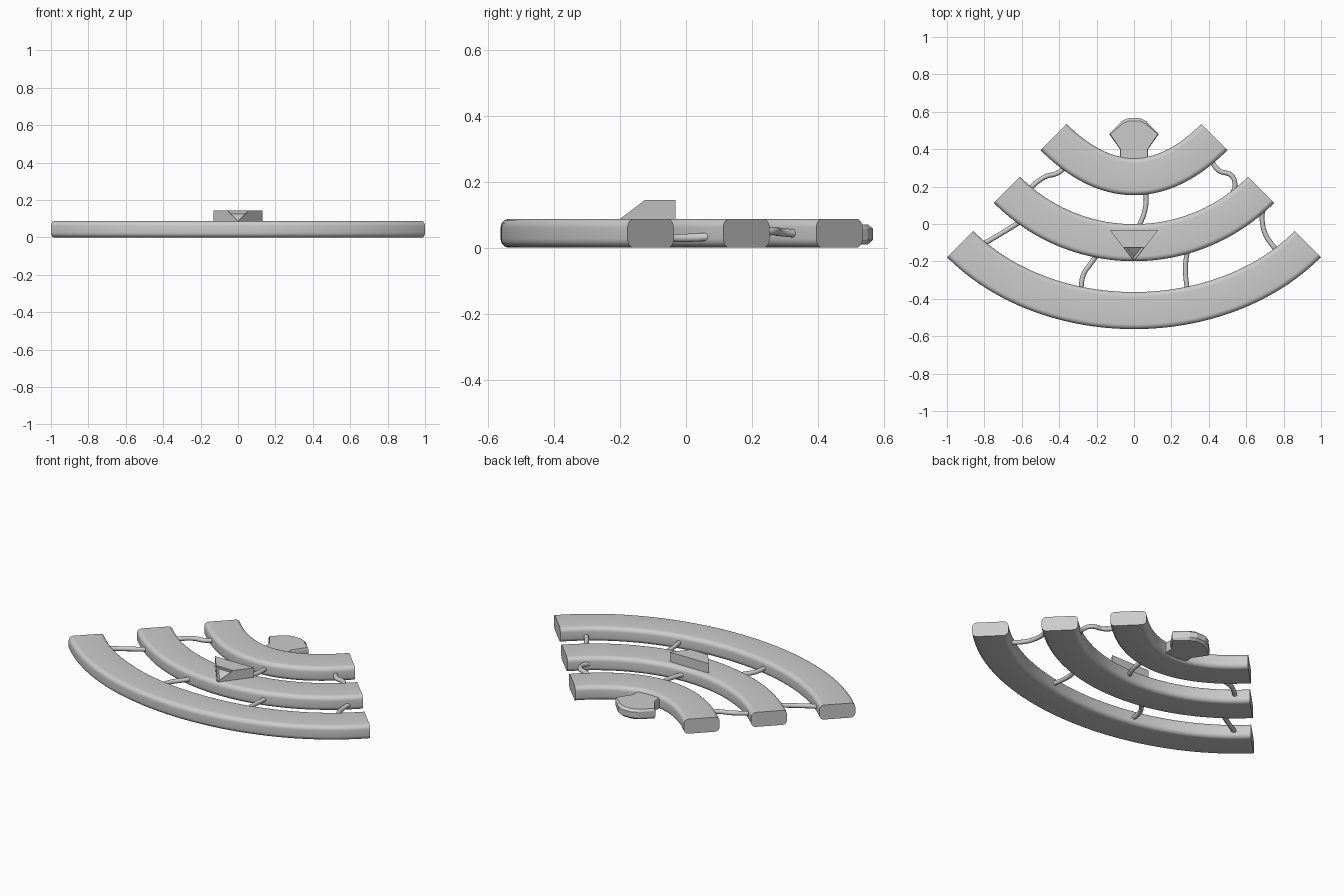
import bpy, bmesh, math
from mathutils import Vector

if "Cube" in bpy.data.objects:
    bpy.data.objects.remove(bpy.data.objects["Cube"])


def make_object(name, bm, smooth=False):
    bmesh.ops.recalc_face_normals(bm, faces=bm.faces[:])
    me = bpy.data.meshes.new(name)
    bm.to_mesh(me)
    bm.free()
    ob = bpy.data.objects.new(name, me)
    bpy.context.collection.objects.link(ob)
    if smooth:
        bpy.ops.object.select_all(action='DESELECT')
        ob.select_set(True)
        bpy.context.view_layer.objects.active = ob
        bpy.ops.object.shade_smooth_by_angle(angle=math.radians(35))
    return ob


def rounded_profile(w, h, r, steps=6):
    pts = []
    for i, (sx, sz) in enumerate([(1, 1), (-1, 1), (-1, -1), (1, -1)]):
        for k in range(steps + 1):
            a = math.radians(90) * (i + k / steps)
            pts.append((sx * (w / 2 - r) + r * math.cos(a),
                        sz * (h / 2 - r) + r * math.sin(a)))
    return pts


# Curved bar: rounded section swept along a symmetric bezier with 45 degree ends
def curved_bar(name, half, y_mid, y_end, height=0.087, width=0.198, n=48):
    d = (y_end - y_mid) / 0.75
    c = [Vector((-half, y_end)), Vector((-half + d, y_end - d)),
         Vector((half - d, y_end - d)), Vector((half, y_end))]
    prof = rounded_profile(width, height, 0.026)
    bm = bmesh.new()
    rings = []
    for i in range(n + 1):
        t = i / n
        s = 1 - t
        p = c[0] * s**3 + c[1] * 3*s*s*t + c[2] * 3*s*t*t + c[3] * t**3
        v = (c[1] - c[0]) * s*s + (c[2] - c[1]) * 2*s*t + (c[3] - c[2]) * t*t
        v.normalize()
        rings.append([bm.verts.new((p.x - v.y * a, p.y + v.x * a, height / 2 + b))
                      for a, b in prof])
    m = len(prof)
    for r0, r1 in zip(rings, rings[1:]):
        for j in range(m):
            bm.faces.new((r0[j], r0[(j + 1) % m], r1[(j + 1) % m], r1[j]))
    bm.faces.new(rings[0])
    bm.faces.new(rings[-1])
    return make_object(name, bm, True)


curved_bar("front_bar", 0.93, -0.463, -0.107)
curved_bar("middle_bar", 0.68, -0.10, 0.183)
curved_bar("back_bar", 0.43, 0.253, 0.465)


# Thin bent links between the bars
def link(name, pts, r=0.013):
    cu = bpy.data.curves.new(name, 'CURVE')
    cu.dimensions = '3D'
    cu.bevel_depth = r
    cu.bevel_resolution = 3
    cu.resolution_u = 6
    cu.use_fill_caps = True
    sp = cu.splines.new('BEZIER')
    sp.bezier_points.add(len(pts) - 1)
    for bp, p in zip(sp.bezier_points, pts):
        bp.co = p
        bp.handle_left_type = bp.handle_right_type = 'AUTO'
    ob = bpy.data.objects.new(name, cu)
    bpy.context.collection.objects.link(ob)


link("link_back_left", [(-0.36, 0.32, .045), (-0.40, 0.277, .047), (-0.48, 0.25, .05), (-0.57, 0.18, .045)])
link("link_back_right", [(0.41, 0.34, .042), (0.455, 0.285, .047), (0.52, 0.26, .05), (0.54, 0.21, .047), (0.52, 0.15, .045)])
link("link_back_middle", [(0.065, 0.19, .045), (0.06, 0.08, .045), (0.02, -0.03, .045)])
link("link_front_left", [(-0.58, 0.03, .04), (-0.70, -0.045, .04), (-0.82, -0.115, .04)])
link("link_front_right", [(0.69, 0.09, .035), (0.685, 0.02, .03), (0.705, -0.06, .03), (0.76, -0.14, .035)])
link("link_front_inner_left", [(-0.18, -0.14, .04), (-0.23, -0.21, .04), (-0.27, -0.27, .04), (-0.285, -0.36, .04)])
link("link_front_inner_right", [(0.29, -0.12, .045), (0.275, -0.23, .04), (0.285, -0.36, .045)])

# Wedge on the middle bar: triangular block with a sloped, recessed nose
bm = bmesh.new()
zt, zb = 0.144, 0.08
tl, tr = bm.verts.new((-.13, -.032, zt)), bm.verts.new((.13, -.032, zt))
fl, fr = bm.verts.new((-.058, -.125, zt)), bm.verts.new((.058, -.125, zt))
bl, br = bm.verts.new((-.13, -.032, zb)), bm.verts.new((.13, -.032, zb))
tip = bm.verts.new((0, -.2, .087))
bm.faces.new((tl, fl, fr, tr))
bm.faces.new((tl, tr, br, bl))
bm.faces.new((tl, bl, tip, fl))
bm.faces.new((tr, fr, tip, br))
bm.faces.new((bl, br, tip))
nose = bm.faces.new((fl, tip, fr))
bmesh.ops.recalc_face_normals(bm, faces=bm.faces[:])
bmesh.ops.inset_individual(bm, faces=[nose], thickness=0.005)
bmesh.ops.inset_individual(bm, faces=[nose], thickness=0.015, depth=-0.015)
make_object("wedge_marker", bm)

# Faceted tab behind the back bar: outline with chamfered far edge
bm = bmesh.new()
half = [(.075, .32), (.075, .40), (.132, .48), (.065, .55), (.03, .567)]
outline = half + [(-x, y) for x, y in reversed(half)]
rings = []
for z, k in [(.01, 1), (.023, 0), (.057, 0), (.07, 1)]:
    rings.append([bm.verts.new((x * (1 - .04 * k), y - (.015 * k if y > .5 else 0), z))
                  for x, y in outline])
for r0, r1 in zip(rings, rings[1:]):
    for j in range(len(outline)):
        k = (j + 1) % len(outline)
        bm.faces.new((r0[j], r0[k], r1[k], r1[j]))
bm.faces.new(rings[0])
bm.faces.new(rings[-1])
make_object("back_tab", bm)
